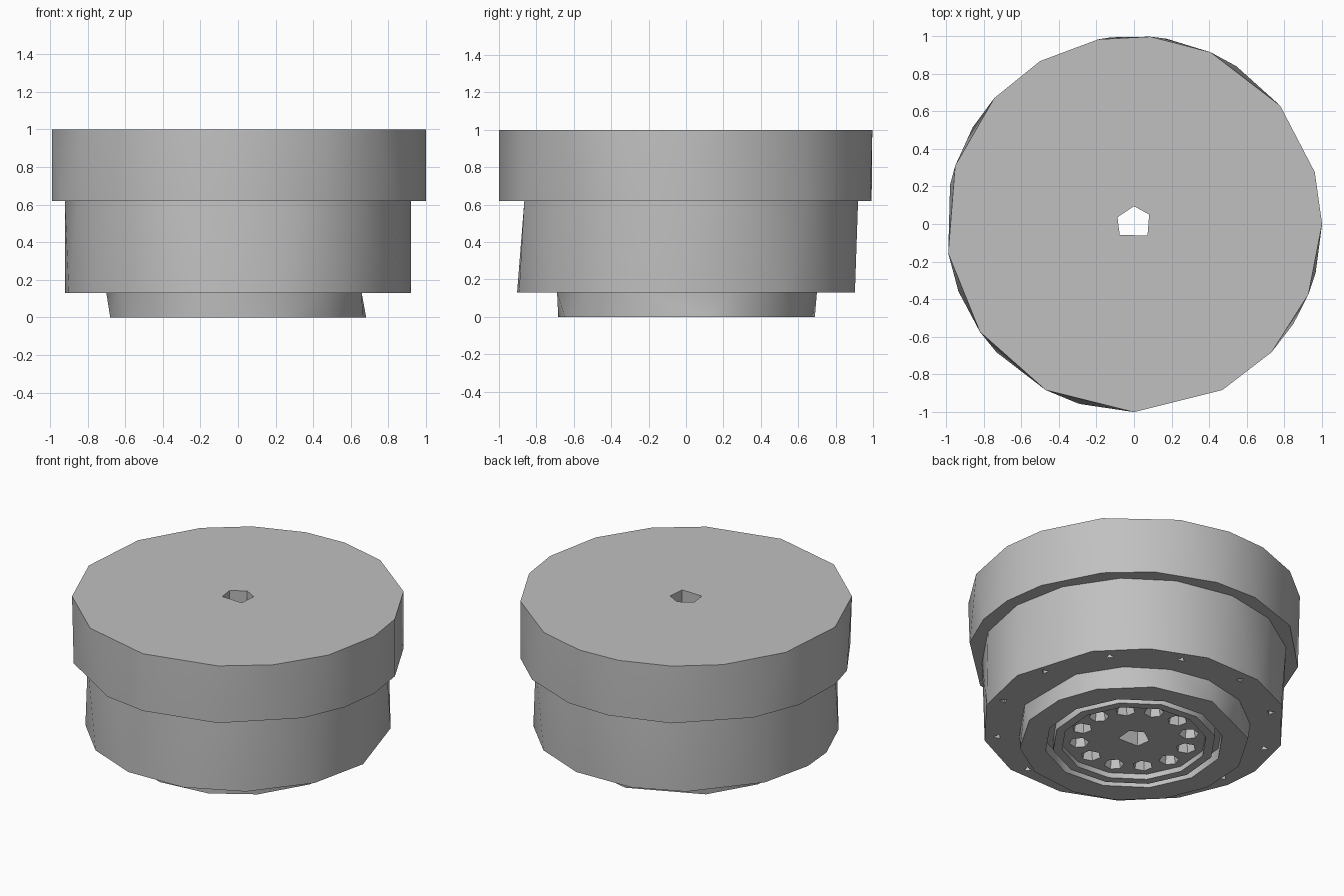
import bpy
import bmesh
from math import radians, cos, sin

old = bpy.data.objects.get("Cube")
if old:
    bpy.data.objects.remove(old, do_unlink=True)

grey = bpy.data.materials.new("plain grey")
grey.use_nodes = True
COLOR = (0.53, 0.53, 0.53, 1)
grey.diffuse_color = COLOR
grey.node_tree.nodes["Principled BSDF"].inputs["Base Color"].default_value = COLOR


def even(count, start=0):
    return [start + 360 * i / count for i in range(count)]


def make_object(name, bm):
    bmesh.ops.recalc_face_normals(bm, faces=bm.faces)
    mesh = bpy.data.meshes.new(name)
    bm.to_mesh(mesh)
    bm.free()
    obj = bpy.data.objects.new(name, mesh)
    bpy.context.collection.objects.link(obj)
    mesh.materials.append(grey)
    return obj


def add_tier(bm, low, high, center=(0, 0)):
    """Hull between two rings, each given as (radius, z, angles)."""
    verts = [bm.verts.new((center[0] + r * cos(radians(a)), center[1] + r * sin(radians(a)), z))
             for r, z, angles in (low, high) for a in angles]
    bmesh.ops.convex_hull(bm, input=verts)


def tier(name, low, high):
    bm = bmesh.new()
    add_tier(bm, low, high)
    bmesh.ops.dissolve_limit(bm, angle_limit=radians(0.5), verts=bm.verts, edges=bm.edges)
    return make_object(name, bm)


def ring_of_pits(ring_radius, start, sides, low, high):
    """Cutter with twelve tapered pits on a circle."""
    bm = bmesh.new()
    for a in even(12, start):
        spot = (ring_radius * cos(radians(a)), ring_radius * sin(radians(a)))
        angles = even(sides, a)
        add_tier(bm, (*low, angles), (*high, angles), spot)
    return make_object("pit_cutter", bm)


def groove(inner, outer, low, high, sides):
    """Cutter shaped as a square-section ring."""
    bm = bmesh.new()
    profile = [(inner, low), (outer, low), (outer, high), (inner, high)]
    rings = [[bm.verts.new((r * cos(radians(a)), r * sin(radians(a)), z)) for r, z in profile]
             for a in even(sides, 10)]
    for i, ring in enumerate(rings):
        following = rings[(i + 1) % sides]
        for k in range(4):
            n = (k + 1) % 4
            bm.faces.new((ring[k], ring[n], following[n], following[k]))
    return make_object("groove_cutter", bm)


def cut(obj, cutter):
    cutter.hide_render = True
    mod = obj.modifiers.new("cut", 'BOOLEAN')
    mod.operation = 'DIFFERENCE'
    mod.solver = 'EXACT'
    mod.object = cutter
    bpy.context.view_layer.objects.active = obj
    bpy.ops.object.modifier_apply(modifier=mod.name)
    bpy.data.objects.remove(cutter, do_unlink=True)


# Stepped cylinders with uneven facets
rim_top = [0, 16, 39, 66, 85, 101, 120, 138, 162, 189, 215, 242, 270, 298, 317, 338]
rim_low = [0, 16, 39, 57, 80, 97, 120, 149, 168, 189, 201, 223, 253, 270, 298, 328, 345]
cap = tier("cap", (1, 0.62, rim_low), (1, 1, rim_top))

body_low = [0, 34, 56, 79, 104, 125, 156, 178, 192, 213, 236, 259, 284, 308, 335]
body_top = [0, 22, 45, 66, 90, 112, 135, 158, 180, 202, 225, 250, 290, 314, 337]
body = tier("body", (0.92, 0.13, body_low), (0.92, 0.62, body_top))

base_low = [9, 31, 60, 93, 135, 164, 190, 215, 240, 262, 290, 315, 344]
base_top = [20, 45, 68, 90, 115, 140, 160, 180, 205, 230, 255, 280, 310, 340]
base = tier("base", (0.69, 0, base_low), (0.70, 0.13, base_top))

# Underside of the base: groove, sunken disc and ring of pits
cut(base, groove(0.495, 0.54, -0.1, 0.07, 12))
cut(base, tier("disc_cutter", (0.44, -0.1, even(12, 10)), (0.44, 0.035, even(12, 10))))
cut(base, ring_of_pits(0.335, 11, 6, (0.068, 0.0), (0.045, 0.11)))

# Small screw holes under the body
cut(body, ring_of_pits(0.835, 10, 3, (0.027, 0.1), (0.027, 0.25)))

# Central bore through every tier
bore = [32, 90, 158, 217, 319]
for part in (cap, body, base):
    cut(part, tier("bore_cutter", (0.095, -0.2, bore), (0.095, 1.2, bore)))

# Smooth walls with sharp rims
for part in (cap, body, base):
    bpy.ops.object.select_all(action='DESELECT')
    part.select_set(True)
    bpy.context.view_layer.objects.active = part
    bpy.ops.object.shade_smooth_by_angle(angle=radians(48))
